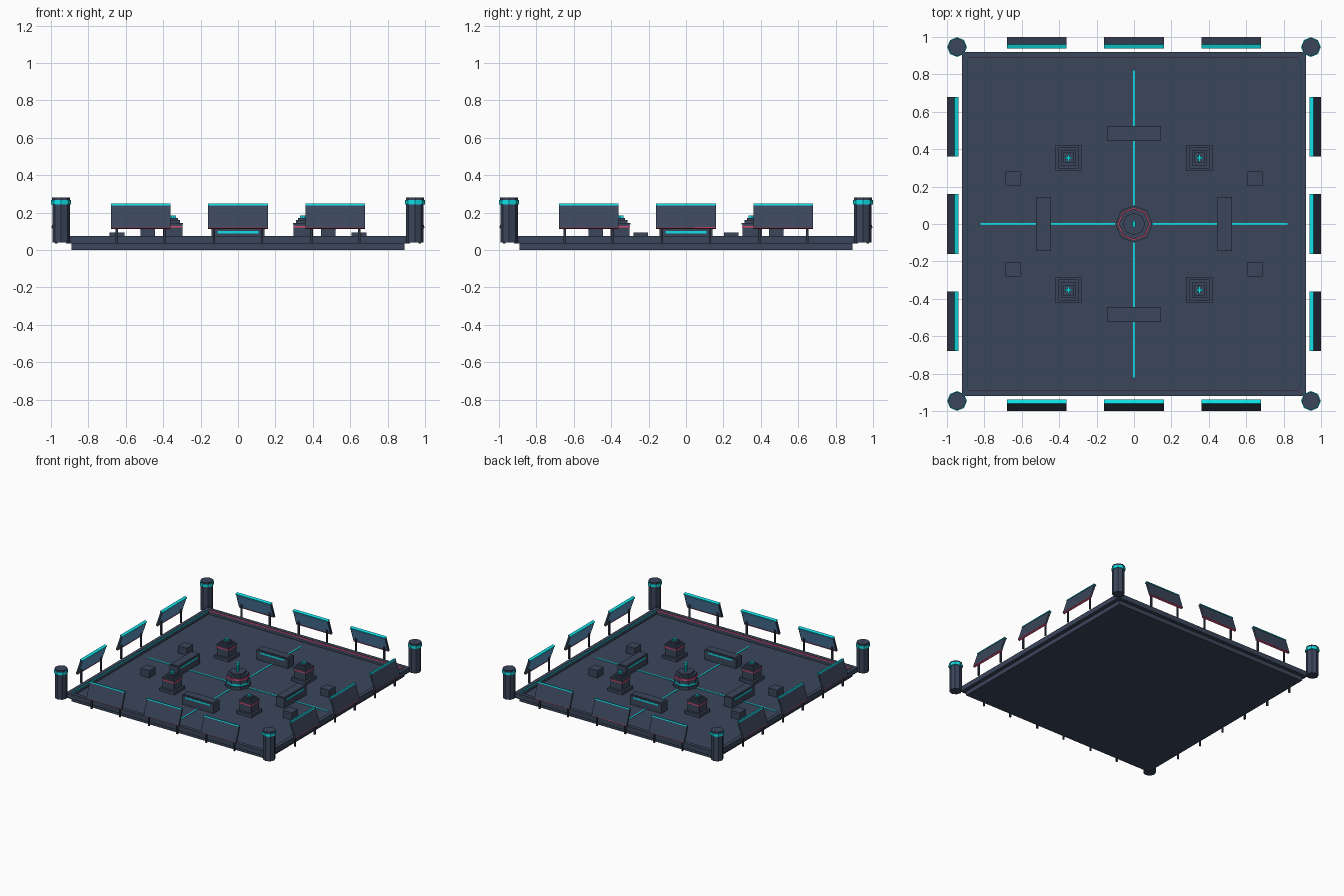
import bpy, bmesh, math
from mathutils import Matrix

cube = bpy.data.objects.get("Cube")
if cube:
    bpy.data.objects.remove(cube, do_unlink=True)


def make_material(name, rgb):
    mat = bpy.data.materials.new(name)
    mat.use_nodes = True
    color = (*rgb, 1.0)
    mat.diffuse_color = color
    mat.node_tree.nodes["Principled BSDF"].inputs["Base Color"].default_value = color
    return mat


SLATE = make_material("slate", (0.043, 0.061, 0.105))
DARK = make_material("dark slate", (0.03, 0.04, 0.065))
BLUE = make_material("screen blue", (0.11, 0.3, 0.56))
TEAL = make_material("glowing teal", (0.005, 0.76, 0.82))
PINK = make_material("glowing pink", (0.7, 0.075, 0.19))


def finish(name, bm, mat, place):
    mesh = bpy.data.meshes.new(name)
    bm.to_mesh(mesh)
    bm.free()
    mesh.materials.append(mat)
    obj = bpy.data.objects.new(name, mesh)
    obj.matrix_world = place
    bpy.context.collection.objects.link(obj)
    return obj


def box(name, center, size, mat, place=Matrix()):
    bm = bmesh.new()
    shape = Matrix.Translation(center) @ Matrix.Diagonal((*size, 1))
    bmesh.ops.create_cube(bm, size=1, matrix=shape)
    return finish(name, bm, mat, place)


def drum(name, radius, low, high, mat, place=Matrix()):
    bm = bmesh.new()
    bmesh.ops.create_cone(bm, cap_ends=True, segments=8, radius1=radius, radius2=radius,
                          depth=high - low, matrix=Matrix.Translation((0, 0, (low + high) / 2)))
    return finish(name, bm, mat, place)


def tier(name, width, depth, low, high, mat, place=Matrix()):
    return box(name, (0, 0, (low + high) / 2), (width, depth, high - low), mat, place)


def at(x, y, z=0):
    return Matrix.Translation((x, y, z))


FLOOR = 0.035
sides = {"front": 0, "left": 1, "back": 2, "right": 3}

# Floor slab with glowing cross lines
tier("floor", 1.78, 1.78, 0, FLOOR, SLATE)
tier("floor_line_x", 1.64, 0.011, FLOOR - 0.001, FLOOR + 0.003, TEAL)
tier("floor_line_y", 0.011, 1.64, FLOOR - 0.001, FLOOR + 0.003, TEAL)


# Tilted boards standing outside the rim
def board(side, turn, x):
    tilt = turn @ at(x, -0.97, 0.18) @ Matrix.Rotation(-0.33, 4, 'X')
    box(side + "_board", (0, 0, 0), (0.32, 0.014, 0.13), SLATE, tilt)
    box(side + "_board_screen", (0, 0.007, -0.002), (0.304, 0.004, 0.112), BLUE, tilt)
    box(side + "_board_top_strip", (0, 0, 0.063), (0.32, 0.022, 0.009), TEAL, tilt)
    box(side + "_board_bottom_strip", (0, 0.001, -0.0655), (0.32, 0.016, 0.006), PINK, tilt)
    for dx in (-0.128, 0.128):
        box(side + "_board_leg", (x + dx, -0.972, 0.093), (0.012, 0.012, 0.115), DARK, turn)


# Rim walls, their glowing strips, boards and benches on each side
for side, step in sides.items():
    turn = Matrix.Rotation(step * math.pi / 2, 4, 'Z')
    box(side + "_rim", (0, -0.905, 0.055), (1.84, 0.03, 0.04), SLATE, turn)
    box(side + "_rim_strip", (0, -0.889, 0.068), (1.78, 0.005, 0.009),
        PINK if step % 2 == 0 else TEAL, turn)
    for x in (-0.52, 0, 0.52):
        board(side, turn, x)

    bench = turn @ at(0, -0.483)
    tier(side + "_bench_body", 0.286, 0.076, FLOOR, 0.11, SLATE, bench)
    tier(side + "_bench_strip", 0.22, 0.079, 0.089, 0.102, TEAL, bench)
    tier(side + "_bench_lid", 0.288, 0.08, 0.11, 0.114, SLATE, bench)
    tier(side + "_bench_top", 0.262, 0.062, 0.114, 0.117, SLATE, bench)

# Corner pillars, stepped pedestals and small crates in each quarter
for sx in (-1, 1):
    for sy in (-1, 1):
        name = ("back_" if sy > 0 else "front_") + ("left" if sx > 0 else "right")

        corner = at(sx * 0.946, sy * 0.946)
        drum(name + "_pillar", 0.047, 0.04, 0.27, SLATE, corner)
        drum(name + "_pillar_band", 0.053, 0.244, 0.266, TEAL, corner)
        drum(name + "_pillar_cap", 0.049, 0.268, 0.28, SLATE, corner)

        stand = at(sx * 0.35, sy * 0.353)
        tier(name + "_pedestal_base", 0.138, 0.138, FLOOR, 0.06, SLATE, stand)
        tier(name + "_pedestal_body", 0.104, 0.104, 0.06, 0.135, SLATE, stand)
        tier(name + "_pedestal_band", 0.109, 0.109, 0.119, 0.129, PINK, stand)
        tier(name + "_pedestal_lid", 0.11, 0.11, 0.135, 0.145, SLATE, stand)
        tier(name + "_pedestal_middle", 0.08, 0.08, 0.145, 0.16, SLATE, stand)
        tier(name + "_pedestal_top", 0.056, 0.056, 0.16, 0.172, SLATE, stand)
        tier(name + "_pedestal_light_x", 0.036, 0.011, 0.172, 0.184, TEAL, stand)
        tier(name + "_pedestal_light_y", 0.011, 0.036, 0.172, 0.184, TEAL, stand)

        tier(name + "_crate", 0.08, 0.08, FLOOR, 0.094, SLATE, at(sx * 0.647, sy * 0.242))

# Central beacon: stacked eight-sided tiers with a glowing mast
drum("beacon_base", 0.1, FLOOR, 0.058, SLATE)
drum("beacon_lower_band", 0.088, 0.058, 0.076, TEAL)
drum("beacon_body", 0.087, 0.076, 0.105, SLATE)
drum("beacon_upper_band", 0.089, 0.105, 0.117, PINK)
drum("beacon_cap", 0.082, 0.117, 0.132, SLATE)
drum("beacon_top", 0.06, 0.132, 0.148, SLATE)
drum("beacon_mast", 0.01, 0.148, 0.2, TEAL)
tier("beacon_tip", 0.018, 0.032, 0.2, 0.216, TEAL)
